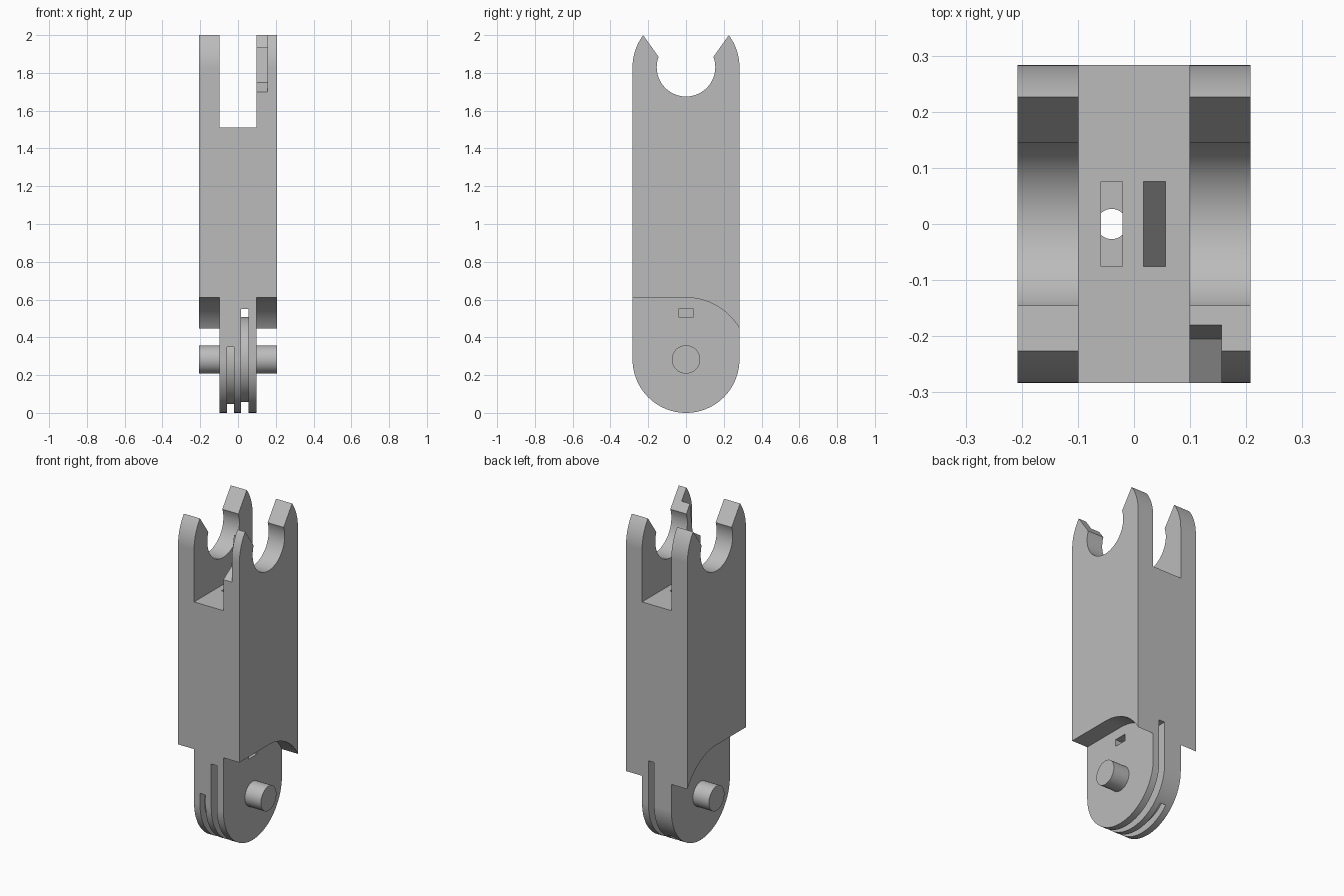
import bpy
import bmesh
from math import pi, cos, sin, asin, acos, radians
from mathutils import Matrix

if "Cube" in bpy.data.objects:
    bpy.data.objects.remove(bpy.data.objects["Cube"], do_unlink=True)

HALF_W, HALF_D, CHEEK = 0.2075, 0.283, 0.099    # body half width, half depth, inner face of cheeks
PIVOT, SOCKET = 0.283, 1.83                     # heights of the two round centres
SLOT_A, SLOT_B = (-0.059, -0.0205), (0.017, 0.056)

grey = bpy.data.materials.new("light_grey")
grey.use_nodes = True
grey.diffuse_color = (0.5, 0.5, 0.5, 1)
grey.node_tree.nodes["Principled BSDF"].inputs["Base Color"].default_value = (0.5, 0.5, 0.5, 1)


def arc(radius, start, end, height, steps=48):
    """Points (y, z) along an arc centred on y = 0."""
    angles = [start + (end - start) * i / steps for i in range(steps + 1)]
    return [(radius * cos(a), height + radius * sin(a)) for a in angles]


def prism(name, outline, x0, x1):
    """Extrude a (y, z) outline along x."""
    bm = bmesh.new()
    face = bm.faces.new([bm.verts.new((x0, y, z)) for y, z in outline])
    moved = bmesh.ops.extrude_face_region(bm, geom=[face])["geom"]
    bmesh.ops.translate(bm, verts=[v for v in moved if isinstance(v, bmesh.types.BMVert)], vec=(x1 - x0, 0, 0))
    bmesh.ops.recalc_face_normals(bm, faces=bm.faces)
    mesh = bpy.data.meshes.new(name)
    bm.to_mesh(mesh)
    bm.free()
    mesh.materials.append(grey)
    obj = bpy.data.objects.new(name, mesh)
    bpy.context.collection.objects.link(obj)
    return obj


def box(name, y0, y1, z0, z1, x0, x1):
    return prism(name, [(y0, z0), (y1, z0), (y1, z1), (y0, z1)], x0, x1)


def combine(target, tool, operation="DIFFERENCE"):
    """Apply a boolean and discard the tool."""
    mod = target.modifiers.new("shape", "BOOLEAN")
    mod.operation, mod.object, mod.solver = operation, tool, "EXACT"
    bpy.context.view_layer.objects.active = target
    bpy.ops.object.modifier_apply(modifier=mod.name)
    bpy.data.objects.remove(tool, do_unlink=True)


# Body: round at the foot, sides curving in towards the tips
tip = asin((2 - SOCKET) / HALF_D)
body = prism("link_body",
             arc(HALF_D, pi, 2 * pi, PIVOT, 64)
             + arc(HALF_D, 0, tip, SOCKET, 16)
             + arc(HALF_D, pi - tip, pi, SOCKET, 16), -HALF_W, HALF_W)

# Open snap socket between the tips
lip = acos(0.145 / 0.155)
mouth = [(0.145 + 0.082 * k, 1.885 + 0.115 * k) for k in (0, 1, 1.5)]
socket = arc(0.155, pi - lip, 2 * pi + lip, SOCKET, 64) + mouth[1:]
socket += [(-y, z) for y, z in reversed(mouth[1:])]
combine(body, prism("socket_cutter", socket, -1, 1))

# Fork opening between the cheeks
combine(body, box("fork_cutter", -1, 1, 1.51, 3, -CHEEK, CHEEK))

# Clearance beside the tongue, flat in front and curved at the back
clearance = [(-1, 0.61)] + arc(0.327, pi / 2, 0, PIVOT) + [(0.5, PIVOT), (0.5, -1), (-1, -1)]
for side in (-1, 1):
    x0, x1 = sorted((side * CHEEK, side))
    combine(body, prism("clearance_cutter", clearance, x0, x1))

# Inner notch at the front of one cheek
notch = [(-0.18, 2.2), (-0.18, 1.935), (-0.205, 1.75), (-0.283, 1.70), (-0.5, 1.70), (-0.5, 2.2)]
combine(body, prism("notch_cutter", notch, 0.05, 0.156))

# Short groove wrapping the front and underside of the tongue
start, end = pi - asin(0.067 / 0.238), 2 * pi - acos(0.17 / 0.238)
groove = arc(0.238, start, end, PIVOT) + [(0.286, 0.003), (0.286, -0.2), (-0.4, -0.2), (-0.4, 0.35)]
combine(body, prism("groove_cutter", groove, *SLOT_A))

# Long slot with a side window and a round guide inside it
combine(body, box("slot_cutter", -1, 1, -1, 0.55, *SLOT_B))
combine(body, box("window_cutter", -0.04, 0.04, 0.508, 0.55, 0.04, 0.5))
combine(body, prism("guide_disc", arc(0.225, 0, 2 * pi, PIVOT, 96)[:-1],
                    SLOT_B[0] - 0.005, SLOT_B[1] + 0.005), "UNION")

# Pivot pin on both sides
combine(body, prism("pivot_pin", arc(0.075, 0, 2 * pi, PIVOT)[:-1], -HALF_W, HALF_W), "UNION")

# Two shafts in the floor of the fork, one of them drilled down to the foot
combine(body, box("shaft_cutter", -0.076, 0.076, 1.3, 1.6, *SLOT_A))
combine(body, prism("sloped_shaft_cutter",
                    [(-0.076, 1.1), (0.076, 1.25), (0.076, 1.6), (-0.076, 1.6)], *SLOT_B))
middle = sum(SLOT_A) / 2
cap = arc(0.027, radians(45), radians(135), 0, 8)
bore = prism("bore_cutter", cap + [(-y, -z) for y, z in cap], -0.2, 1.4)
bore.data.transform(Matrix.Translation((middle, 0, 0)) @ Matrix.Rotation(-pi / 2, 4, "Y"))
# Swap the bore's short axis onto x
bore.data.transform(Matrix.Translation((middle, 0, 0)) @ Matrix.Rotation(pi / 2, 4, "Z")
                    @ Matrix.Translation((-middle, 0, 0)))
combine(body, bore)

# Smooth curved walls, crisp edges
for obj in bpy.context.selected_objects:
    obj.select_set(False)
body.select_set(True)
bpy.context.view_layer.objects.active = body
bpy.ops.object.shade_smooth_by_angle(angle=radians(25))
weighted = body.modifiers.new("even_shading", "WEIGHTED_NORMAL")
weighted.keep_sharp = True
